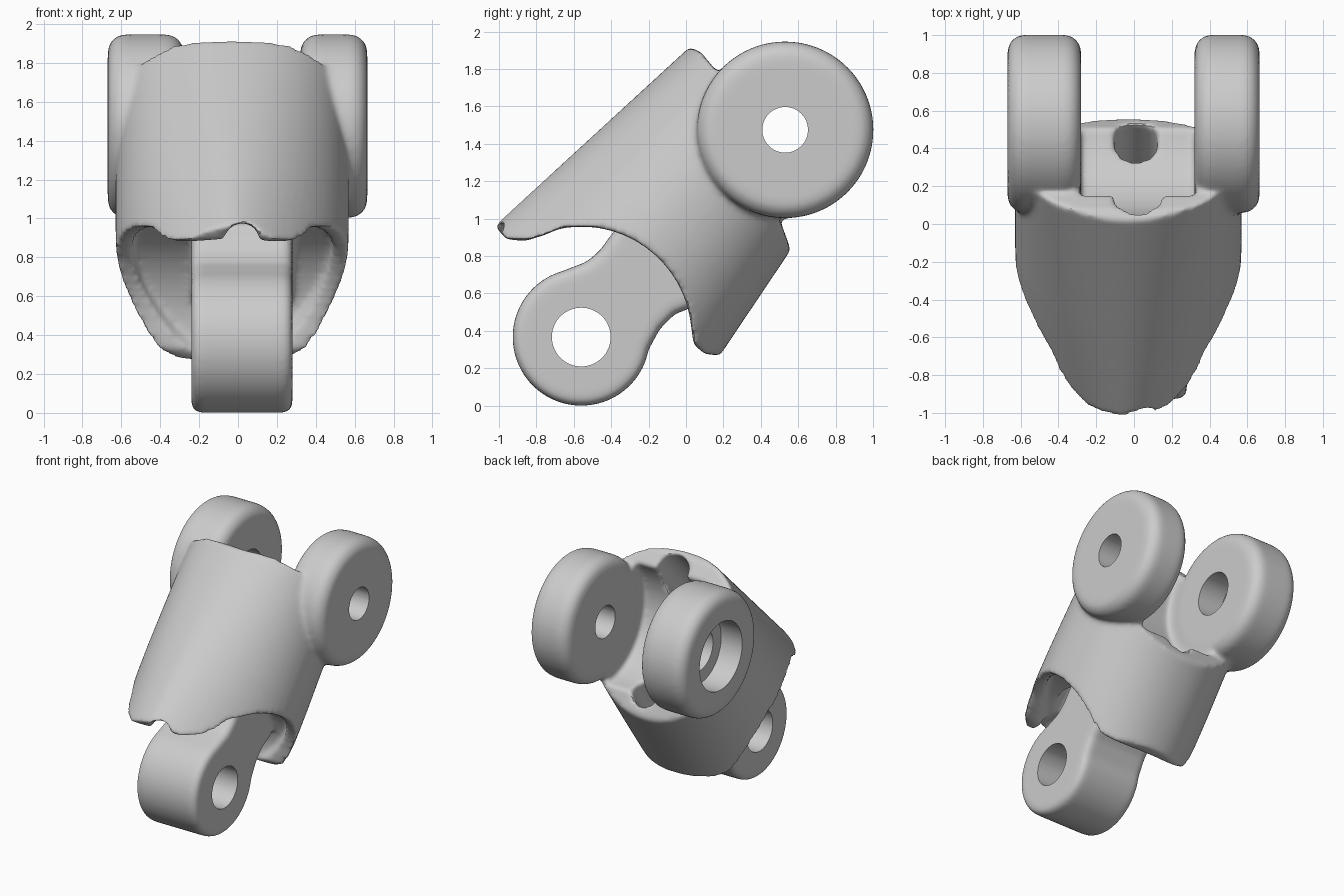
import bpy, bmesh, math
from mathutils import Vector

if "Cube" in bpy.data.objects:
    bpy.data.objects.remove(bpy.data.objects["Cube"], do_unlink=True)

FRONT = (-0.56, 0.367)  # front hinge (y, z)
BACK = (0.53, 1.475)    # back hinge (y, z)
TILT = math.radians(51)
helpers = []


def face_outward(bm):
    bm.normal_update()
    bmesh.ops.recalc_face_normals(bm, faces=bm.faces)


def make(name, bm):
    face_outward(bm)
    mesh = bpy.data.meshes.new(name)
    bm.to_mesh(mesh)
    bm.free()
    ob = bpy.data.objects.new(name, mesh)
    bpy.context.scene.collection.objects.link(ob)
    ob.hide_render = True
    helpers.append(ob)
    return ob


def bridge(bm, rings):
    """Closed skin over a row of rings, capped at both ends."""
    for a, b in zip(rings, rings[1:]):
        for k in range(len(a)):
            j = (k + 1) % len(a)
            bm.faces.new((a[k], a[j], b[j], b[k]))
    bm.faces.new(rings[0])
    bm.faces.new(rings[-1])


def arc(centre, radius, start, end, steps):
    """Points of a circular arc in the side plane."""
    angles = [math.radians(start + (end - start) * i / steps) for i in range(steps + 1)]
    return [(centre[0] + radius * math.cos(a), centre[1] + radius * math.sin(a)) for a in angles]


def prism(name, profile, x0, x1, bevel=0):
    """Side profile extruded across x, with its two rims rounded."""
    bm = bmesh.new()
    bridge(bm, [[bm.verts.new((x, y, z)) for y, z in profile] for x in (x0, x1)])
    face_outward(bm)
    if bevel:
        rims = [e for e in bm.edges if abs(e.verts[0].co.x - e.verts[1].co.x) < 1e-4]
        bmesh.ops.bevel(bm, geom=rims, offset=bevel, segments=5, profile=0.5, affect='EDGES')
    return make(name, bm)


def rod(name, p, q, radius):
    p, q = Vector(p), Vector(q)
    bm = bmesh.new()
    bmesh.ops.create_cone(bm, cap_ends=True, segments=64, radius1=radius, radius2=radius,
                          depth=(q - p).length)
    turn = (q - p).to_track_quat('Z', 'Y')
    for v in bm.verts:
        v.co = turn @ v.co + (p + q) / 2
    return make(name, bm)


def pin(name, hinge, x0, x1, radius):
    return rod(name, (x0, *hinge), (x1, *hinge), radius)


def tube(name, scale):
    """Tilted oval tube, narrower at the back and pointed along the front top."""
    bm = bmesh.new()
    rings = []
    for i in range(13):
        s = -0.9 + 2.1 * i / 12
        top, bottom = 0.745 - 0.149 * s, -0.505 + 0.09 * s
        width = 0.6 + 0.04 * min(0, s + 0.1)
        ring = []
        for k in range(72):
            a = math.tau * k / 72
            c, n = math.cos(a), math.sin(a)
            power = 2 / (1.85 + 0.35 * s) if n > 0 else 0.95
            x = -0.03 + width * scale * math.copysign(abs(c) ** power, c)
            h = (top + bottom) / 2 + (top - bottom) / 2 * scale * math.copysign(abs(n) ** power, n)
            y = s * math.cos(TILT) - h * math.sin(TILT)
            z = 0.9 + s * math.sin(TILT) + h * math.cos(TILT)
            ring.append(bm.verts.new((x, y, z)))
        rings.append(ring)
    bridge(bm, rings)
    return make(name, bm)


def boolean(ob, other, operation):
    m = ob.modifiers.new(operation.lower(), 'BOOLEAN')
    m.operation, m.solver, m.object = operation, 'EXACT', other


# Hooded shell: tube trimmed by a side profile
body = tube("finger_segment", 1.0)
side = [(-1.04, 0.98), (-0.96, 0.89), (-0.86, 0.88), (-0.75, 0.915)]
side += arc(FRONT, 0.59, 102, 8, 28)
side += [(0.04, 0.33), (0.1, 0.275), (0.18, 0.27), (0.22, 0.2), (0.8, 0.6), (0.565, 0.82),
         (0.5, 1.0), (0.17, 1.78), (0.08, 1.89), (-0.02, 1.935), (-0.1, 2.05), (-1.3, 1.1)]
boolean(body, prism("side_trim", side, -1, 1), 'INTERSECT')

# Front cavity around the hinge, kept inside the shell wall
cavity = pin("front_cavity", FRONT, -0.8, 0.8, 0.65)
boolean(cavity, tube("cavity_limit", 0.86), 'INTERSECT')
boolean(body, cavity, 'DIFFERENCE')

# Rounded clearance slot between the back discs
boolean(body, pin("back_slot", BACK, -0.285, 0.325, 0.49), 'DIFFERENCE')

# Back hinge discs
circle = arc(BACK, 0.472, 0, 354.375, 63)
for name, x0, x1 in (("right_disc", -0.67, -0.28), ("left_disc", 0.32, 0.665)):
    boolean(body, prism(name, circle, x0, x1, 0.09), 'UNION')

# Front knuckle with its neck
outline = arc(FRONT, 0.367, 105, 340, 40)
outline += [(-0.2, 0.3), (-0.14, 0.41), (-0.06, 0.49), (0.02, 0.52), (0.12, 0.7),
            (-0.25, 1.1), (-0.41, 0.9), (-0.46, 0.83), (-0.53, 0.77)]
boolean(body, prism("knuckle", outline, -0.24, 0.28, 0.05), 'UNION')

# Cord channels through the shell and the notch under the hood lip
boolean(body, rod("upper_channel", (0.02, 0.25, 1.92), (0.02, -0.7, 0.9), 0.125), 'DIFFERENCE')
boolean(body, rod("lower_channel", (0.01, 0.5, 1.06), (0.01, -0.05, 0.33), 0.115), 'DIFFERENCE')
boolean(body, rod("lip_notch", (0.02, -1.1, 0.88), (0.02, -0.6, 0.9), 0.09), 'DIFFERENCE')

# Blend all joins into one soft surface
remesh = body.modifiers.new("blend", 'REMESH')
remesh.mode, remesh.voxel_size = 'VOXEL', 0.016
smooth = body.modifiers.new("soften", 'SMOOTH')
smooth.factor, smooth.iterations = 0.5, 10

# Crisp hinge holes and the counterbore in the right disc
boolean(body, pin("knuckle_hole", FRONT, -0.5, 0.5, 0.157), 'DIFFERENCE')
boolean(body, pin("left_disc_hole", BACK, 0.1, 0.9, 0.122), 'DIFFERENCE')
boolean(body, pin("right_disc_hole", BACK, -0.9, -0.1, 0.16), 'DIFFERENCE')
boolean(body, pin("counterbore", BACK, -0.9, -0.49, 0.26), 'DIFFERENCE')

# Bake the result and drop the helper shapes
graph = bpy.context.evaluated_depsgraph_get()
baked = bpy.data.meshes.new_from_object(body.evaluated_get(graph))
body.modifiers.clear()
body.data = baked
body.hide_render = False
for ob in helpers:
    if ob is not body:
        bpy.data.objects.remove(ob, do_unlink=True)

# Plain grey plastic
grey = bpy.data.materials.new("plain_grey")
grey.use_nodes = True
colour = (0.6, 0.6, 0.6, 1)
grey.diffuse_color = colour
grey.node_tree.nodes["Principled BSDF"].inputs["Base Color"].default_value = colour
baked.materials.clear()
baked.materials.append(grey)

bpy.ops.object.select_all(action='DESELECT')
body.select_set(True)
bpy.context.view_layer.objects.active = body
bpy.ops.object.shade_smooth_by_angle(angle=math.radians(40))
